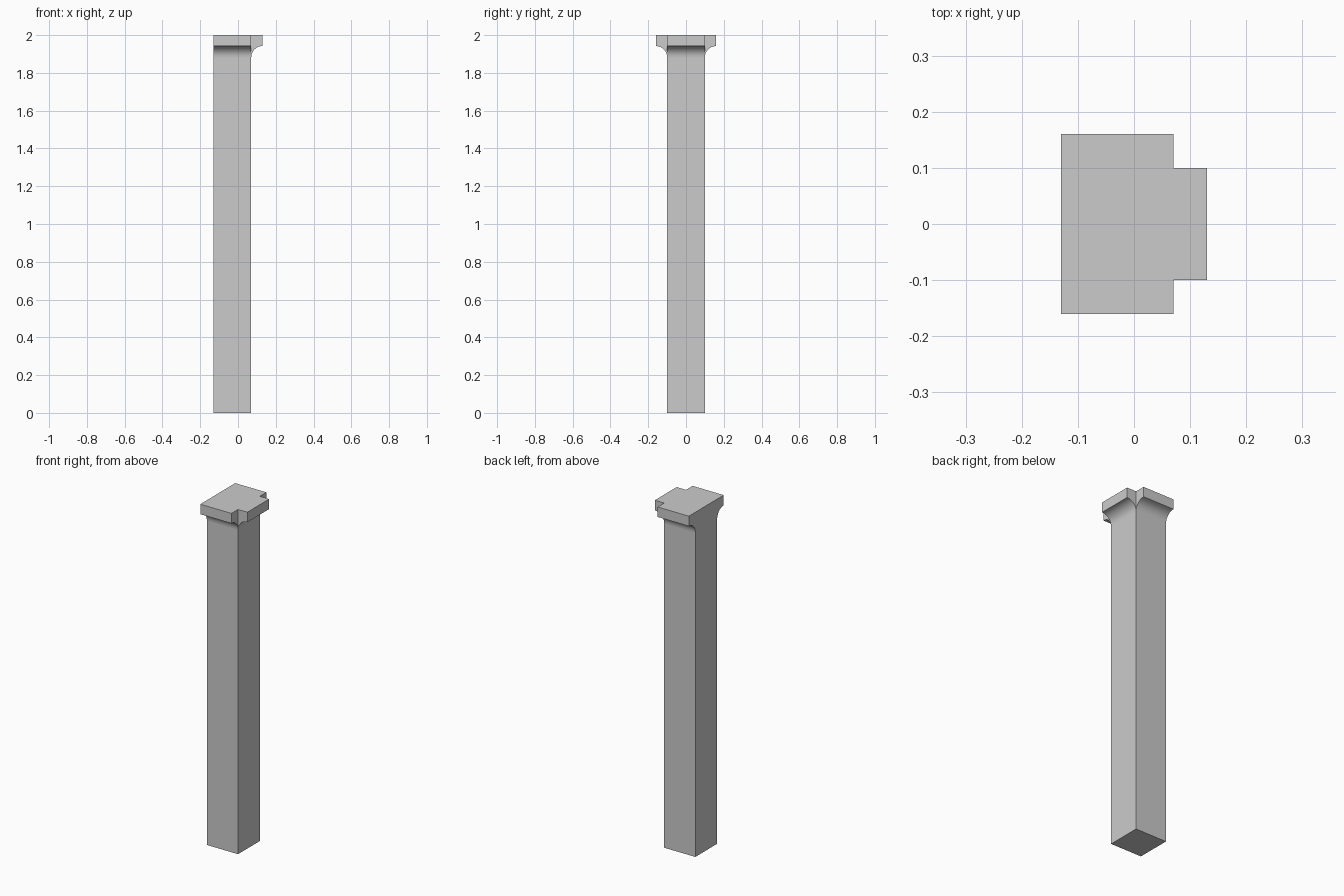
import bpy, bmesh, math
from mathutils import Vector

if "Cube" in bpy.data.objects:
    bpy.data.objects.remove(bpy.data.objects["Cube"])

X0, X1, HALF = -0.13, 0.07, 0.10        # square shaft footprint
OUT, TOP, SEGS = 0.06, 2.0, 10          # capital projection, height, cove segments
LIP = 1.942                             # underside of the capital slab

# Concave cove profile (outward distance, height), rising from shaft to slab
cove = [(OUT - OUT * math.cos(a), LIP - OUT + OUT * math.sin(a))
        for a in (math.pi / 2 * i / SEGS for i in range(SEGS + 1))]

bm = bmesh.new()


def face(points, smooth=False):
    f = bm.faces.new([bm.verts.new(p) for p in points])
    f.smooth = smooth


def bracketed_side(a, b, n):
    """Shaft side from corner a to b, flaring along n into the capital."""
    a, b, n = Vector((*a, 0)), Vector((*b, 0)), Vector((*n, 0))

    def at(corner, p):
        return corner + n * p[0] + Vector((0, 0, p[1]))

    profile = [(0, 0)] + cove + [(OUT, TOP), (0, TOP)]
    for i, (p, q) in enumerate(zip(profile, profile[1:])):
        face([at(a, p), at(b, p), at(b, q), at(a, q)], 1 <= i <= SEGS)
    for corner in (a, b):               # bracket end caps
        face([at(corner, p) for p in profile[1:]])


corners = [(X0, -HALF), (X1, -HALF), (X1, HALF), (X0, HALF)]
for i, n in enumerate([(0, -1), (1, 0), (0, 1)]):
    bracketed_side(corners[i], corners[i + 1], n)

# Plain back side, split where the cove begins, plus bottom and top
base = cove[0][1]
for lo, hi in ((0, base), (base, TOP)):
    face([(X0, HALF, lo), (X0, -HALF, lo), (X0, -HALF, hi), (X0, HALF, hi)])
for z in (0, TOP):
    face([(x, y, z) for x, y in corners])

bmesh.ops.remove_doubles(bm, verts=bm.verts, dist=1e-5)
bmesh.ops.recalc_face_normals(bm, faces=bm.faces)

mesh = bpy.data.meshes.new("wall_pillar")
bm.to_mesh(mesh)
bm.free()
bpy.context.collection.objects.link(bpy.data.objects.new("wall_pillar", mesh))
